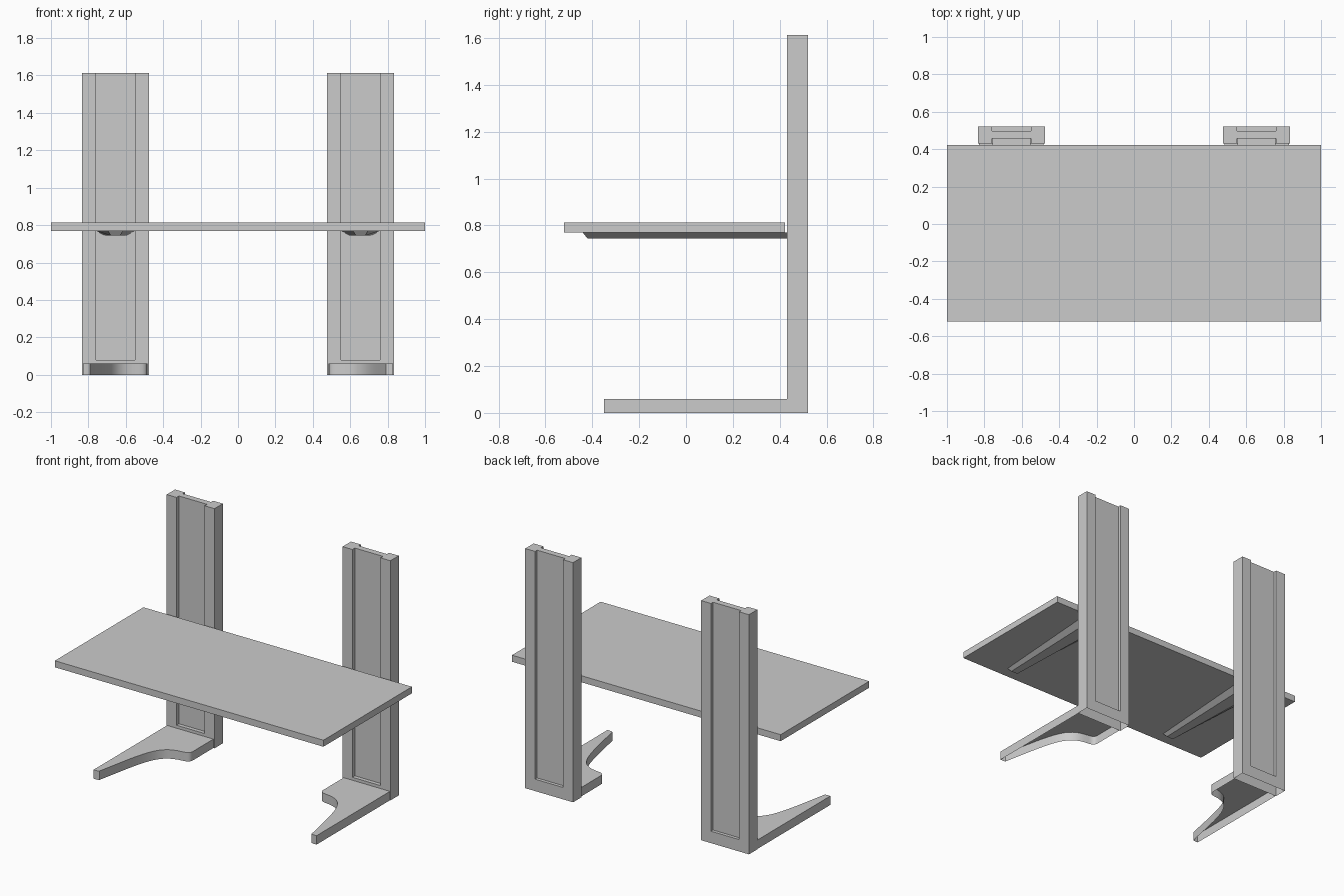
import bpy, bmesh
from mathutils import Vector
from mathutils.geometry import interpolate_bezier

if "Cube" in bpy.data.objects:
    bpy.data.objects.remove(bpy.data.objects["Cube"])


def finish(name, bm):
    bmesh.ops.recalc_face_normals(bm, faces=bm.faces)
    mesh = bpy.data.meshes.new(name)
    bm.to_mesh(mesh)
    bm.free()
    ob = bpy.data.objects.new(name, mesh)
    bpy.context.collection.objects.link(ob)
    return ob


def loft(name, low, high, cap_bottom=True):
    """Join two matching rings of 3D points; the lower end may stay open."""
    bm = bmesh.new()
    a = [bm.verts.new(p) for p in low]
    b = [bm.verts.new(p) for p in high]
    n = len(a)
    for i in range(n):
        j = (i + 1) % n
        bm.faces.new((a[i], a[j], b[j], b[i]))
    bm.faces.new(b)
    if cap_bottom:
        bm.faces.new(a[::-1])
    return finish(name, bm)


def prism(name, outline, z0, z1, cap_bottom=True):
    return loft(name, [(x, y, z0) for x, y in outline],
                [(x, y, z1) for x, y in outline], cap_bottom)


def smooth(ob):
    bpy.ops.object.select_all(action='DESELECT')
    ob.select_set(True)
    bpy.context.view_layer.objects.active = ob
    bpy.ops.object.shade_smooth_by_angle()


# Desk top
prism("desk_top", [(-1, -.52), (1, -.52), (1, .422), (-1, .422)], .769, .813)

CX, HALF, SLOT = .655, .178, .105     # column centre, half width, groove half width
FRONT, BACK = .431, .52               # column depth range
FLOOR_F, FLOOR_B = .457, .498         # groove floors

for side, s in (("left", -1), ("right", 1)):
    def col(points):
        return [(s * (CX + x), y) for x, y in points]

    # Column with a groove down the front and back
    prism(f"{side}_column", col([
        (-HALF, FRONT), (-SLOT, FRONT), (-SLOT, FLOOR_F), (SLOT, FLOOR_F),
        (SLOT, FRONT), (HALF, FRONT), (HALF, BACK), (SLOT, BACK),
        (SLOT, FLOOR_B), (-SLOT, FLOOR_B), (-SLOT, BACK), (-HALF, BACK)]),
        .08, 1.613, cap_bottom=False)

    # Solid collar closing the grooves at the bottom
    prism(f"{side}_column_base", col([
        (-HALF, FRONT), (HALF, FRONT), (HALF, BACK), (-HALF, BACK)]),
        0, .08, cap_bottom=False)

    # Foot: straight outer edge, swept inner edge, hollow underneath
    corner = interpolate_bezier(Vector((.485, .215)), Vector((.485, .19)),
                                Vector((.495, .178)), Vector((.53, .174)), 6)
    sweep = interpolate_bezier(Vector((.53, .174)), Vector((.70, .16)),
                               Vector((.71, .05)), Vector((.79, -.345)), 16)
    curve = [(p.x, p.y) for p in corner + sweep[1:]]
    outline = [(.83, FRONT), (.485, FRONT)] + curve + [(.80, -.35), (.83, -.35)]
    smooth(prism(f"{side}_foot", [(s * x, y) for x, y in outline], 0, .06,
                 cap_bottom=False))

    # Tapered support arm under the desk, reaching into the groove
    def ring(front_half, back_half, y_front, z):
        return [(s * (CX + x), y, z) for x, y in (
            (-front_half, y_front), (front_half, y_front),
            (back_half, FLOOR_F), (-back_half, FLOOR_F))]

    loft(f"{side}_support_arm", ring(.025, .055, -.42, .744),
         ring(.04, .103, -.44, .769))
